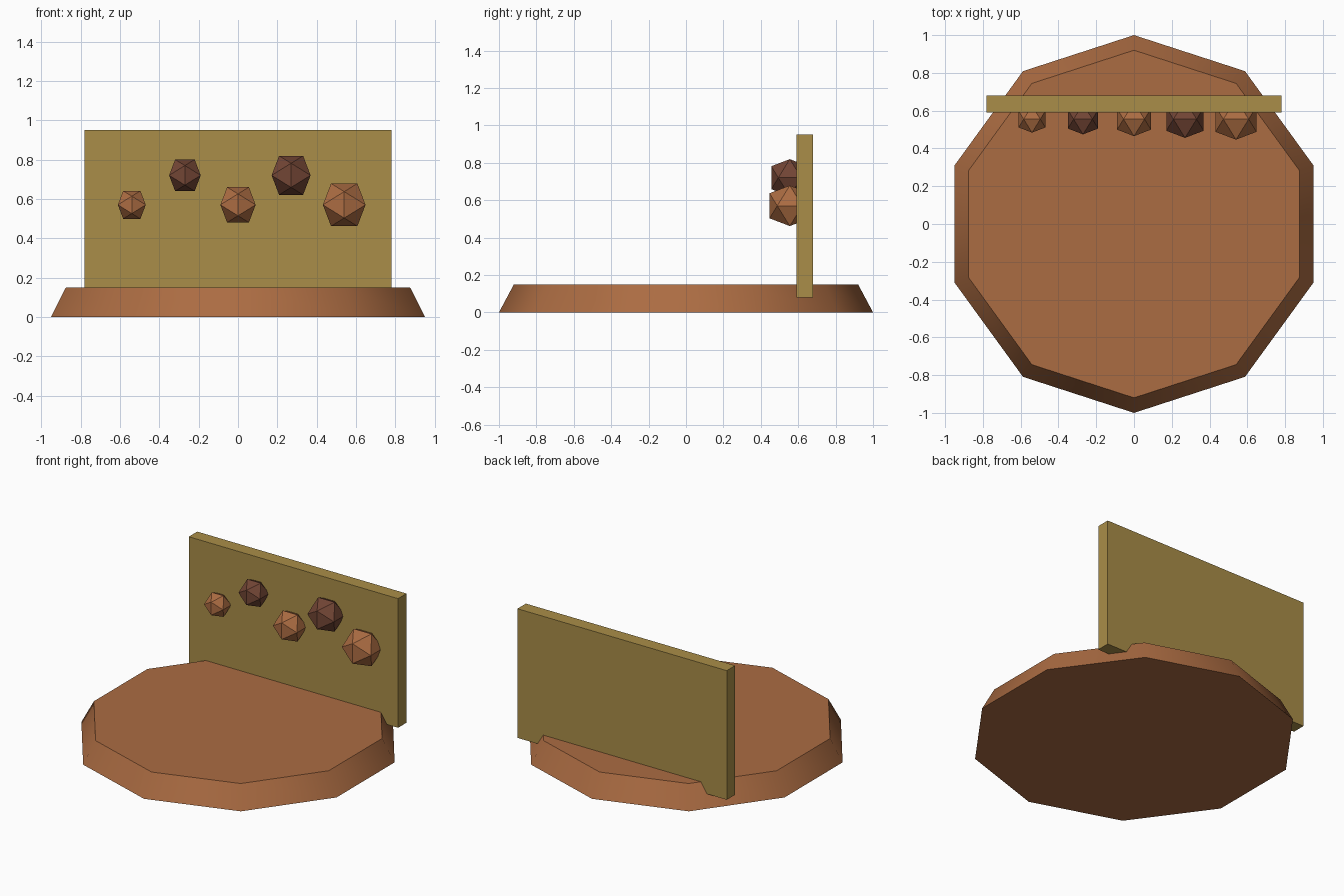
import bpy, bmesh
from math import pi, sqrt
from mathutils import Matrix, Vector

if "Cube" in bpy.data.objects:
    bpy.data.objects.remove(bpy.data.objects["Cube"])


def material(name, rgb):
    m = bpy.data.materials.new(name)
    m.diffuse_color = (*rgb, 1)
    m.use_nodes = True
    m.node_tree.nodes["Principled BSDF"].inputs["Base Color"].default_value = m.diffuse_color
    return m


def finish(name, bm, mat, loc):
    bmesh.ops.recalc_face_normals(bm, faces=bm.faces)
    mesh = bpy.data.meshes.new(name)
    bm.to_mesh(mesh)
    bm.free()
    mesh.materials.append(mat)
    ob = bpy.data.objects.new(name, mesh)
    ob.location = loc
    bpy.context.collection.objects.link(ob)
    return ob


clay = material("clay", (0.41, 0.15, 0.055))
dark_clay = material("dark_clay", (0.17, 0.06, 0.035))
ochre = material("ochre", (0.40, 0.27, 0.065))

# Ten-sided tapered base, corners on the y axis, smooth rim and flat caps
bm = bmesh.new()
bmesh.ops.create_cone(bm, cap_ends=True, segments=10, radius1=1.0, radius2=0.92, depth=0.15)
first = max(bm.verts, key=lambda v: v.co.y)
if abs(first.co.x) > 0.01:
    bmesh.ops.rotate(bm, verts=bm.verts, matrix=Matrix.Rotation(pi / 10, 3, 'Z'))
for f in bm.faces:
    f.smooth = len(f.verts) == 4
finish("base", bm, clay, (0, 0, 0.075))

# Upright back board, sunk into the base
bm = bmesh.new()
bmesh.ops.create_cube(bm, size=1)
bmesh.ops.scale(bm, verts=bm.verts, vec=(1.56, 0.09, 0.87))
finish("back_board", bm, ochre, (0, 0.635, 0.515))

# Row of growing icosahedron studs, alternating height and colour
t = (1 + sqrt(5)) / 2
for i in range(5):
    bm = bmesh.new()
    scale = (0.0835 + 0.011 * i) / sqrt(1 + t * t)
    for a in (-1, 1):
        for b in (-t, t):
            for co in ((a, 0, b), (0, b, a), (b, a, 0)):
                bm.verts.new(Vector(co) * scale)
    bmesh.ops.convex_hull(bm, input=bm.verts)
    finish(f"stud_{i + 1}", bm, dark_clay if i % 2 else clay,
           (-0.54 + 0.27 * i, 0.555, 0.72 if i % 2 else 0.57))
